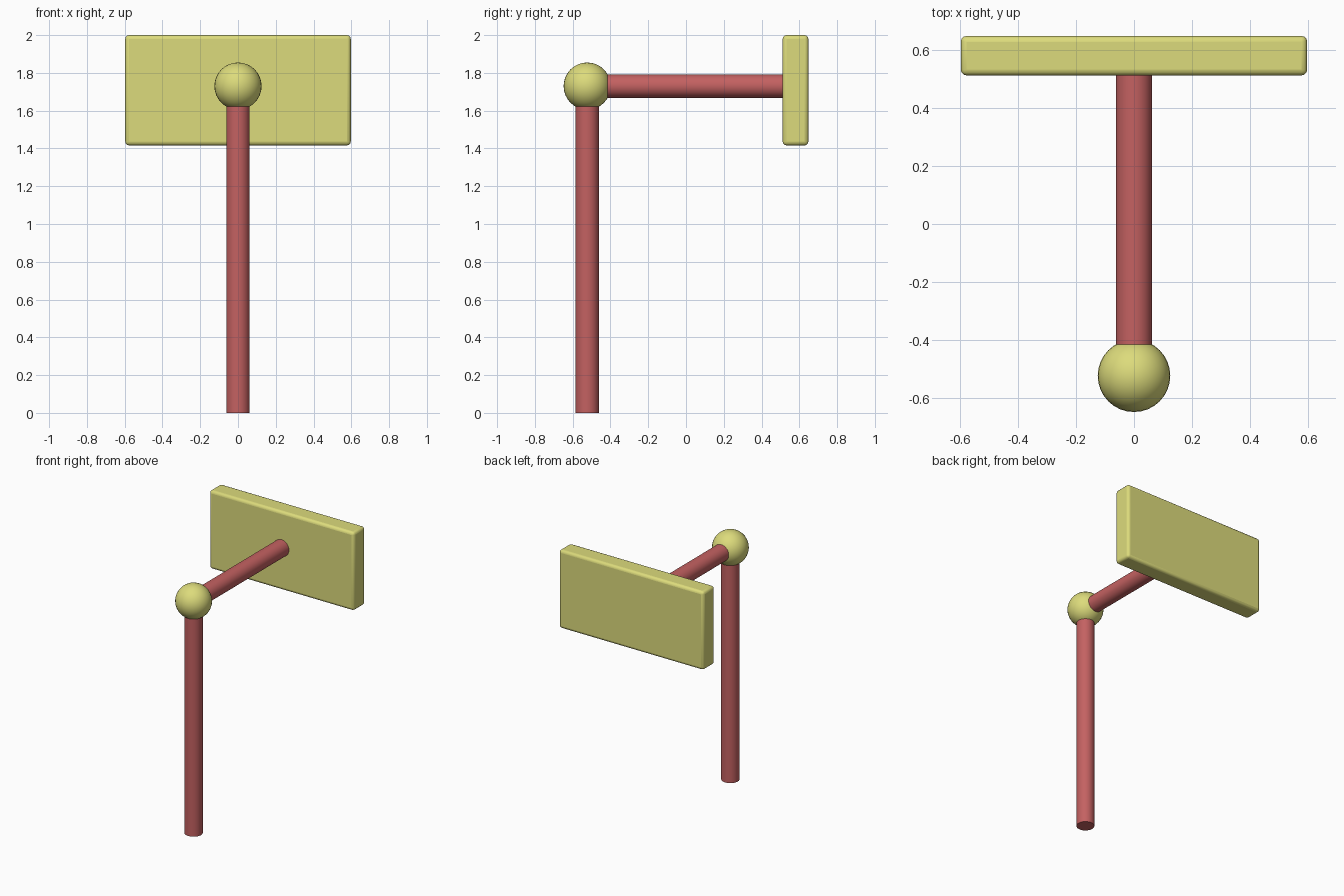
import bpy
from math import radians, pi

if "Cube" in bpy.data.objects:
    bpy.data.objects.remove(bpy.data.objects["Cube"])

Y_POST, Z_ARM = -0.523, 1.73
TUBE_R, BALL_R = 0.062, 0.125


def material(name, color):
    mat = bpy.data.materials.new(name)
    mat.diffuse_color = color
    mat.use_nodes = True
    mat.node_tree.nodes["Principled BSDF"].inputs["Base Color"].default_value = mat.diffuse_color
    return mat


RED = material("red_paint", (0.55, 0.12, 0.12, 1))
YELLOW = material("yellow_paint", (0.72, 0.71, 0.2, 1))


def finish(name, mat, angle=40):
    obj = bpy.context.object
    obj.name = name
    obj.data.materials.append(mat)
    bpy.ops.object.shade_smooth_by_angle(angle=radians(angle))
    return obj


def tube(name, length, location, rotation=(0, 0, 0)):
    bpy.ops.mesh.primitive_cylinder_add(vertices=32, radius=TUBE_R, depth=length,
                                        location=location, rotation=rotation)
    return finish(name, RED)


# Upright post, ending inside the ball joint
post_top = Z_ARM - 0.09
tube("post", post_top, (0, Y_POST, post_top / 2))

# Horizontal arm from the ball joint to the panel
arm_start, arm_end = Y_POST + 0.09, 0.515
tube("arm", arm_end - arm_start, (0, (arm_start + arm_end) / 2, Z_ARM), (pi / 2, 0, 0))

# Ball joint at the corner
bpy.ops.mesh.primitive_uv_sphere_add(segments=32, ring_count=16, radius=BALL_R,
                                     location=(0, Y_POST, Z_ARM))
finish("ball_joint", YELLOW)

# Panel with softened edges
bpy.ops.mesh.primitive_cube_add(size=1, location=(0, 0.58, 1.708))
panel = bpy.context.object
panel.scale = (1.194, 0.136, 0.584)
bpy.ops.object.transform_apply(location=False, rotation=False, scale=True)
bevel = panel.modifiers.new("soft_edges", 'BEVEL')
bevel.width = 0.02
bevel.segments = 3
finish("panel", YELLOW)
